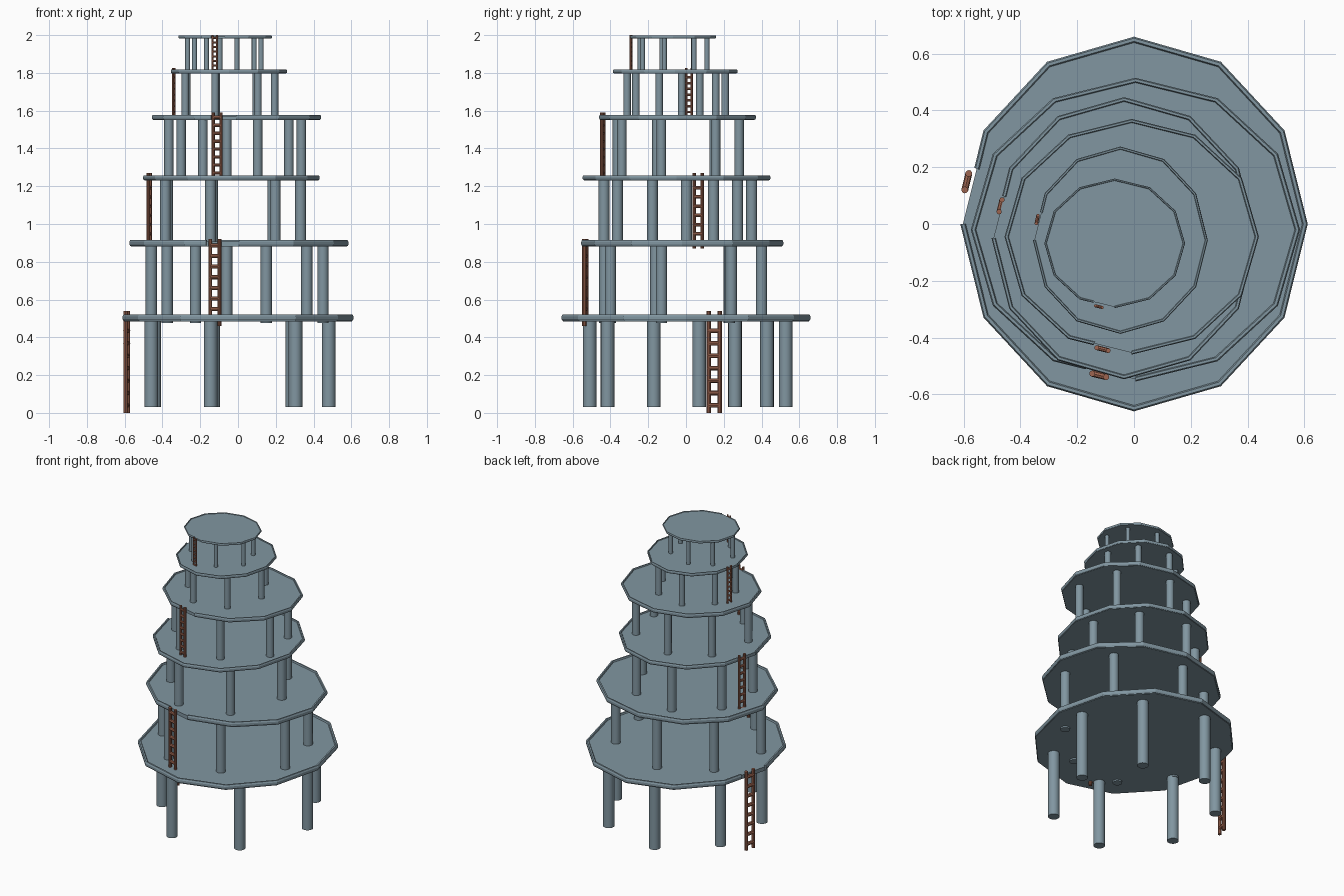
import bpy, bmesh
from math import cos, sin, pi
from mathutils import Vector

if "Cube" in bpy.data.objects:
    bpy.data.objects.remove(bpy.data.objects["Cube"])


def material(name, rgb):
    m = bpy.data.materials.new(name)
    m.diffuse_color = (*rgb, 1)
    m.use_nodes = True
    m.node_tree.nodes["Principled BSDF"].inputs["Base Color"].default_value = m.diffuse_color
    return m


SLATE = material("slate", (0.22, 0.305, 0.355))
BROWN = material("brown_wood", (0.34, 0.13, 0.08))


def finish(bm, name, mat, smooth=False):
    bmesh.ops.recalc_face_normals(bm, faces=bm.faces)
    me = bpy.data.meshes.new(name)
    bm.to_mesh(me)
    bm.free()
    me.materials.append(mat)
    ob = bpy.data.objects.new(name, me)
    bpy.context.collection.objects.link(ob)
    if smooth:
        bpy.ops.object.select_all(action='DESELECT')
        ob.select_set(True)
        bpy.context.view_layer.objects.active = ob
        bpy.ops.object.shade_smooth_by_angle()
    return ob


def rod(bm, a, b, r, sides):
    a, b = Vector(a), Vector(b)
    d = b - a
    mat = d.to_track_quat('Z', 'Y').to_matrix().to_4x4()
    mat.translation = (a + b) / 2
    bmesh.ops.create_cone(bm, cap_ends=True, segments=sides, radius1=r, radius2=r,
                          depth=d.length, matrix=mat)


def corner(c, rad, i, k, z):
    t = i * pi / 6
    return Vector((c[0] + rad[0] * k * cos(t), c[1] + rad[1] * k * sin(t), z))


# cross-section of the rim: radius factor, height factor
RIM = [(.992, .1), (1, .35), (1, .7), (.992, 1), (.975, 1), (.967, .7), (.967, .3), (.975, .1)]


def deck(n, c, rad, z0, z1, gap):
    h = z1 - z0
    # twelve-sided slab
    bm = bmesh.new()
    lo = [bm.verts.new(corner(c, rad, i, 0.985, z0)) for i in range(12)]
    hi = [bm.verts.new(corner(c, rad, i, 0.985, z0 + h * .75)) for i in range(12)]
    bm.faces.new(lo)
    bm.faces.new(hi)
    for i in range(12):
        j = (i + 1) % 12
        bm.faces.new((lo[i], lo[j], hi[j], hi[i]))
    finish(bm, f"deck_{n}", SLATE)
    # raised rim, open where the ladder arrives
    bm = bmesh.new()
    rings = []
    for j in range(13):
        ring = []
        for k, f in RIM:
            p = corner(c, rad, gap + j, k, z0 + h * f)
            if j == 12:   # stops part-way along the last side
                p = corner(c, rad, gap + 11, k, z0 + h * f).lerp(p, 0.4)
            ring.append(bm.verts.new(p))
        rings.append(ring)
    m = len(RIM)
    for a, b in zip(rings, rings[1:]):
        for i in range(m):
            bm.faces.new((a[i], a[(i + 1) % m], b[(i + 1) % m], b[i]))
    bm.faces.new(rings[0])
    bm.faces.new(rings[-1])
    finish(bm, f"deck_rim_{n}", SLATE)


def ladder(n, a, b, z0, z1, r):
    bm = bmesh.new()
    for p in (a, b):
        rod(bm, (*p, z0), (*p, z1), r, 10)
    rungs = 8
    for i in range(rungs):
        z = z0 + (z1 - z0) * (i + 0.6) / (rungs + 0.2)
        rod(bm, (*a, z), (*b, z), r, 8)
    finish(bm, f"ladder_{n}", BROWN, True)


LEFT, FRONT = 6, 9   # side of the deck where the rim opens

# centre, radii, deck z range, opening
decks = [
    ((0, 0), (.612, .66), .485, .52, LEFT),
    ((.005, -.02), (.58, .535), .88, .915, FRONT),
    ((-.035, -.05), (.467, .497), 1.23, 1.258, LEFT),
    ((-.008, -.045), (.448, .415), 1.55, 1.578, FRONT),
    ((-.048, -.057), (.308, .33), 1.796, 1.817, LEFT),
    ((-.068, -.068), (.248, .228), 1.983, 1.998, FRONT),
]
for n, d in enumerate(decks, 1):
    deck(n, *d)

# two seven-column layouts, as fractions of the deck radii
ODD = [(.785, .105), (.47, .65), (-.215, .80), (-.725, .393), (-.75, -.258),
       (-.237, -.773), (.497, -.63)]
EVEN = [(.767, -.205), (.25, -.71), (-.397, -.766), (-.80, -.262), (-.655, .467),
        (-.112, .785), (.62, .486)]
# radius, foot height per tier
feet = [(.036, .03), (.03, .475), (.029, .89), (.025, 1.238), (.02, 1.557), (.013, 1.80)]
for n, ((c, rad, z0, z1, _), (r, foot)) in enumerate(zip(decks, feet), 1):
    bm = bmesh.new()
    for i, (u, v) in enumerate(ODD if n % 2 else EVEN):
        x, y = c[0] + rad[0] * u, c[1] + rad[1] * v
        lift = .02 if n == 2 and i > 4 else 0
        rod(bm, (x, y, foot + lift), (x, y, z0 + .006), r, 16)
    finish(bm, f"columns_{n}", SLATE, True)

# ladders zigzag between the left and front edges
ladder(1, (-.596, .12), (-.582, .178), 0, .54, .012)
ladder(2, (-.147, -.527), (-.098, -.539), .46, .92, .011)
ladder(3, (-.475, .043), (-.465, .085), .87, 1.27, .0092)
ladder(4, (-.131, -.436), (-.091, -.446), 1.245, 1.59, .0085)
ladder(5, (-.344, .002), (-.338, .03), 1.575, 1.825, .0062)
ladder(6, (-.136, -.288), (-.112, -.294), 1.80, 2.0, .0053)
